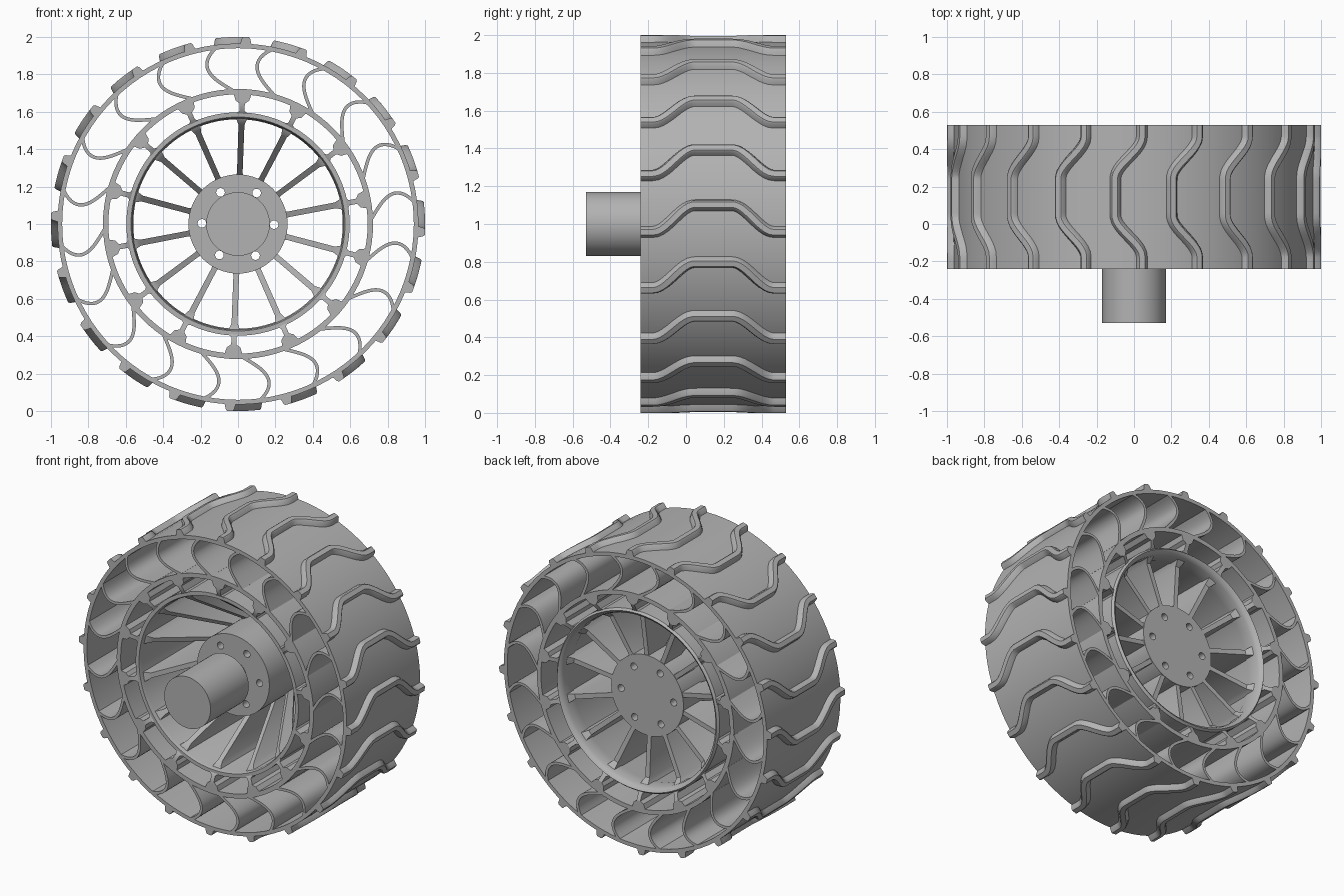
import bpy, bmesh
from math import sin, cos, pi, radians, atan2, hypot

old = bpy.data.objects.get("Cube")
if old:
    bpy.data.objects.remove(old, do_unlink=True)

grey = bpy.data.materials.new("plain grey")
grey.use_nodes = True
GREY = (0.45, 0.45, 0.45, 1)
grey.diffuse_color = GREY
grey.node_tree.nodes["Principled BSDF"].inputs["Base Color"].default_value = GREY

FRONT, BACK, AXLE = -0.24, 0.53, 1.0
MID = (FRONT + BACK) / 2


def pt(r, a, y):
    """Point at radius r and angle a (degrees) round the axle."""
    return (r * cos(radians(a)), y, AXLE + r * sin(radians(a)))


def finish(bm, name, angle=35):
    bmesh.ops.recalc_face_normals(bm, faces=bm.faces)
    me = bpy.data.meshes.new(name)
    bm.to_mesh(me)
    bm.free()
    ob = bpy.data.objects.new(name, me)
    bpy.context.collection.objects.link(ob)
    me.materials.append(grey)
    bpy.ops.object.select_all(action="DESELECT")
    ob.select_set(True)
    bpy.context.view_layer.objects.active = ob
    bpy.ops.object.shade_smooth_by_angle(angle=radians(angle))
    return ob


def loft(bm, rings, closed=False):
    """Skin a list of equal rings of points; cap the ends unless closed."""
    vs = [[bm.verts.new(p) for p in ring] for ring in rings]
    n = len(vs[0])
    for i in range(len(vs) if closed else len(vs) - 1):
        a, b = vs[i], vs[(i + 1) % len(vs)]
        for j in range(n):
            k = (j + 1) % n
            bm.faces.new((a[j], a[k], b[k], b[j]))
    if not closed:
        bm.faces.new(vs[0])
        bm.faces.new(vs[-1])


def lathe(name, profile, seg=96):
    """Spin a closed (radius, y) profile round the axle."""
    bm = bmesh.new()
    loft(bm, [[pt(r, 360 * i / seg, y) for r, y in profile] for i in range(seg)], True)
    return finish(bm, name)


def band(name, r0, r1, y0, y1):
    return lathe(name, [(r0, y0), (r1, y0), (r1, y1), (r0, y1)])


def rod(name, r, y0, y1, seg=64):
    bm = bmesh.new()
    loft(bm, [[pt(r, 360 * i / seg, y) for i in range(seg)] for y in (y0, y1)])
    return finish(bm, name)


# Tyre skin, carrier ring and rim barrel
band("tyre_skin", 0.94, 0.965, FRONT, BACK)
band("carrier_ring", 0.693, 0.722, FRONT, BACK)
lathe("rim_barrel", [(0.565, -0.2), (0.572, -0.22), (0.597, -0.22), (0.597, 0.5),
                     (0.585, 0.515), (0.57, 0.505), (0.56, 0.48), (0.56, 0.4), (0.565, 0.38)])

# Wavy tread bars wrapped over the skin
TREADS = 20


def wave(y):
    t = min(max((abs(y - MID) - 0.1) / 0.22, 0), 1)
    return 5.9 - 8.4 * t * t * (3 - 2 * t)


bm = bmesh.new()
section = [(-0.034, 0.955), (-0.022, 0.993), (-0.015, 1.0),
           (0.015, 1.0), (0.022, 0.993), (0.034, 0.955)]
STEPS = 36
for k in range(TREADS):
    rings = []
    for i in range(STEPS + 1):
        y = FRONT + (BACK - FRONT) * i / STEPS
        slope = radians(wave(y + 0.005) - wave(y - 0.005)) / 0.01
        ln = hypot(1, slope)
        rings.append([pt(r, 360 / TREADS * k + wave(y) + w / ln * 180 / pi, y - w * slope / ln)
                      for w, r in section])
    loft(bm, rings)
finish(bm, "tread_bars", 30)

# Curved flexible vanes between carrier ring and skin
bm = bmesh.new()
VANE_STEPS = 14
for k in range(TREADS):
    base = 97 + 360 / TREADS * k
    mid = []
    for i in range(VANE_STEPS + 1):
        t = i / VANE_STEPS
        r = 0.715 + 0.235 * t
        a = base - 4.7 * (1 - t) + 25 * t * (1 - t)
        mid.append((r * cos(radians(a)), r * sin(radians(a))))
    rings = []
    for i, (x, z) in enumerate(mid):
        p, q = mid[max(i - 1, 0)], mid[min(i + 1, VANE_STEPS)]
        d = atan2(q[1] - p[1], q[0] - p[0])
        ox, oz = -sin(d) * 0.009, cos(d) * 0.009
        rings.append([(x + s * ox, y, AXLE + z + s * oz)
                      for s, y in ((-1, FRONT), (1, FRONT), (1, BACK), (-1, BACK))])
    loft(bm, rings)
finish(bm, "tyre_vanes", 40)

# Radial ribs: each station is (radius, half width, front y, back y)
SPOKES = 14


def ribs(name, stations):
    bm = bmesh.new()
    for k in range(SPOKES):
        a = radians(88 + 360 / SPOKES * k)
        c, s = cos(a), sin(a)
        loft(bm, [[(r * c - w * s, y, AXLE + r * s + w * c)
                   for w, y in ((-h, y0), (h, y0), (h, y1), (-h, y1))]
                  for r, h, y0, y1 in stations])
    return finish(bm, name, 25)


ribs("spokes", [(0.25, 0.02, 0.24, 0.4), (0.275, 0.015, 0.21, 0.4),
                (0.53, 0.016, -0.16, 0.43), (0.555, 0.026, -0.19, 0.46),
                (0.575, 0.036, -0.2, 0.48)])
ribs("rim_links", [(0.59, 0.03, FRONT + 0.02, 0.5), (0.605, 0.014, FRONT + 0.01, 0.51),
                   (0.645, 0.014, FRONT, BACK), (0.66, 0.036, FRONT, BACK),
                   (0.7, 0.05, FRONT, BACK)])

# Hub drum with a ring of through holes, from a filled 2D curve
cu = bpy.data.curves.new("hub", "CURVE")
cu.dimensions, cu.fill_mode = "2D", "BOTH"
HUB_FRONT, HUB_BACK = -0.05, 0.405
cu.extrude = (HUB_BACK - HUB_FRONT) / 2


def circle(cx, cy, r, n):
    sp = cu.splines.new("POLY")
    sp.points.add(n - 1)
    for i, p in enumerate(sp.points):
        t = 2 * pi * i / n
        p.co = (cx + r * cos(t), cy + r * sin(t), 0, 1)
    sp.use_cyclic_u = True


circle(0, 0, 0.265, 72)
for k in range(6):
    t = radians(60 * k - 1)
    circle(0.193 * cos(t), 0.193 * sin(t), 0.023, 20)
hub = bpy.data.objects.new("hub", cu)
cu.materials.append(grey)
bpy.context.collection.objects.link(hub)
hub.rotation_euler = (pi / 2, 0, 0)
hub.location = (0, (HUB_FRONT + HUB_BACK) / 2, AXLE)
bpy.ops.object.select_all(action="DESELECT")
hub.select_set(True)
bpy.context.view_layer.objects.active = hub
bpy.ops.object.convert(target="MESH")
bpy.ops.object.shade_smooth_by_angle(angle=radians(35))

# Motor body and its shaft
rod("motor_body", 0.17, -0.53, -0.13)
rod("motor_shaft", 0.1, -0.14, HUB_FRONT + 0.01)
